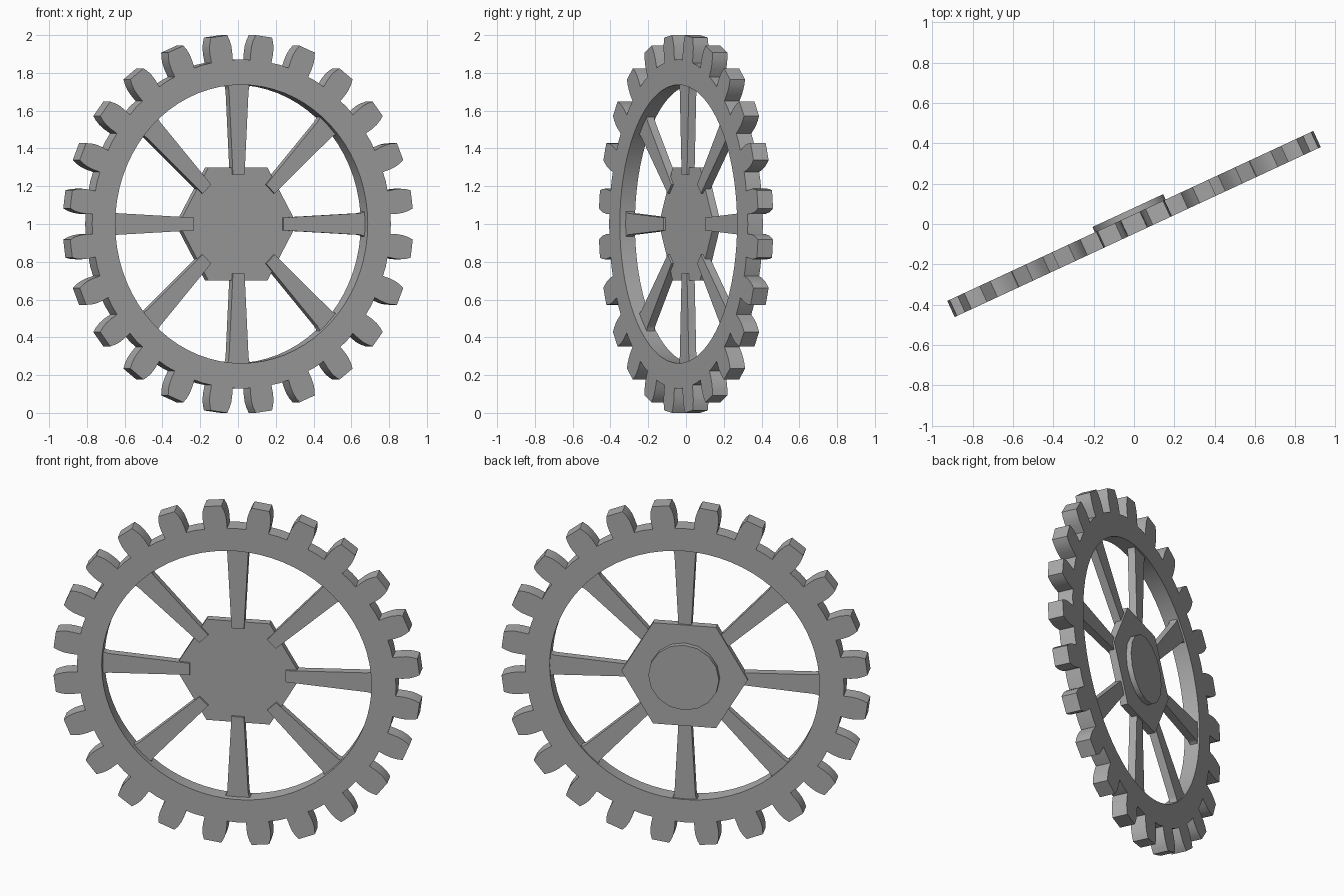
import bpy, bmesh, math
from mathutils import Matrix

cube = bpy.data.objects.get("Cube")
if cube:
    bpy.data.objects.remove(cube, do_unlink=True)

grey = bpy.data.materials.new("plain_grey")
grey.use_nodes = True
COLOUR = (0.4, 0.4, 0.4, 1)
grey.diffuse_color = COLOUR
grey.node_tree.nodes["Principled BSDF"].inputs["Base Color"].default_value = COLOUR

TURN = math.radians(24.9)   # the wheel stands turned about the vertical


def polar(radius, degrees):
    a = math.radians(degrees)
    return radius * math.cos(a), radius * math.sin(a)


def spin(points, degrees):
    c, s = polar(1, degrees)
    return [(x * c - y * s, x * s + y * c) for x, y in points]


def prism(name, polygons, front, back):
    """Extrude flat polygons in the wheel plane from front to back depth."""
    bm = bmesh.new()
    for poly in polygons:
        bm.faces.new([bm.verts.new((x, front, z)) for x, z in poly])
    bmesh.ops.remove_doubles(bm, verts=bm.verts[:], dist=0.0005)
    ext = bmesh.ops.extrude_face_region(bm, geom=bm.faces[:], use_keep_orig=True)
    moved = [g for g in ext["geom"] if isinstance(g, bmesh.types.BMVert)]
    bmesh.ops.translate(bm, verts=moved, vec=(0, back - front, 0))
    bmesh.ops.recalc_face_normals(bm, faces=bm.faces[:])
    mesh = bpy.data.meshes.new(name)
    bm.to_mesh(mesh)
    bm.free()
    mesh.materials.append(grey)
    obj = bpy.data.objects.new(name, mesh)
    bpy.context.collection.objects.link(obj)
    obj.matrix_world = Matrix.Translation((0, 0, 1)) @ Matrix.Rotation(TURN, 4, "Z")
    bpy.ops.object.select_all(action="DESELECT")
    obj.select_set(True)
    bpy.context.view_layer.objects.active = obj
    bpy.ops.object.shade_smooth_by_angle(angle=math.radians(25))
    return obj


# Toothed rim: one sector with a tooth, repeated around the wheel
TEETH = 24
STEP = 360 / TEETH
INNER, ROOT = 0.737, 0.872
flank = [(0.868, 0.062), (0.91, 0.065), (0.945, 0.064), (0.975, 0.058), (1.002, 0.048)]
half = STEP / 2
sector = [polar(INNER, half - STEP * i / 3) for i in range(4)]
sector += [polar(ROOT, -half)]
sector += [(r, -w) for r, w in flank] + [(r, w) for r, w in reversed(flank)]
sector += [polar(ROOT, half)]
prism("toothed_rim", [spin(sector, STEP * (i + 0.5)) for i in range(TEETH)], -0.044, 0.044)

# Tapered spokes with a small flare where they meet the rim
edge = [(0.262, 0.034), (0.705, 0.057), (0.725, 0.061), (0.738, 0.07), (0.76, 0.07)]
spoke = [(r, -w) for r, w in edge] + [(r, w) for r, w in reversed(edge)]
for i in range(8):
    prism(f"spoke_{i + 1}", [spin(spoke, 45 * i)], -0.01, 0.034)

# Hexagonal hub plate and round boss on its back
prism("hub_plate", [[polar(0.345, 60 * i) for i in range(6)]], 0.002, 0.044)
prism("hub_boss", [[polar(0.193, 22.5 * i) for i in range(16)]], 0.04, 0.073)
